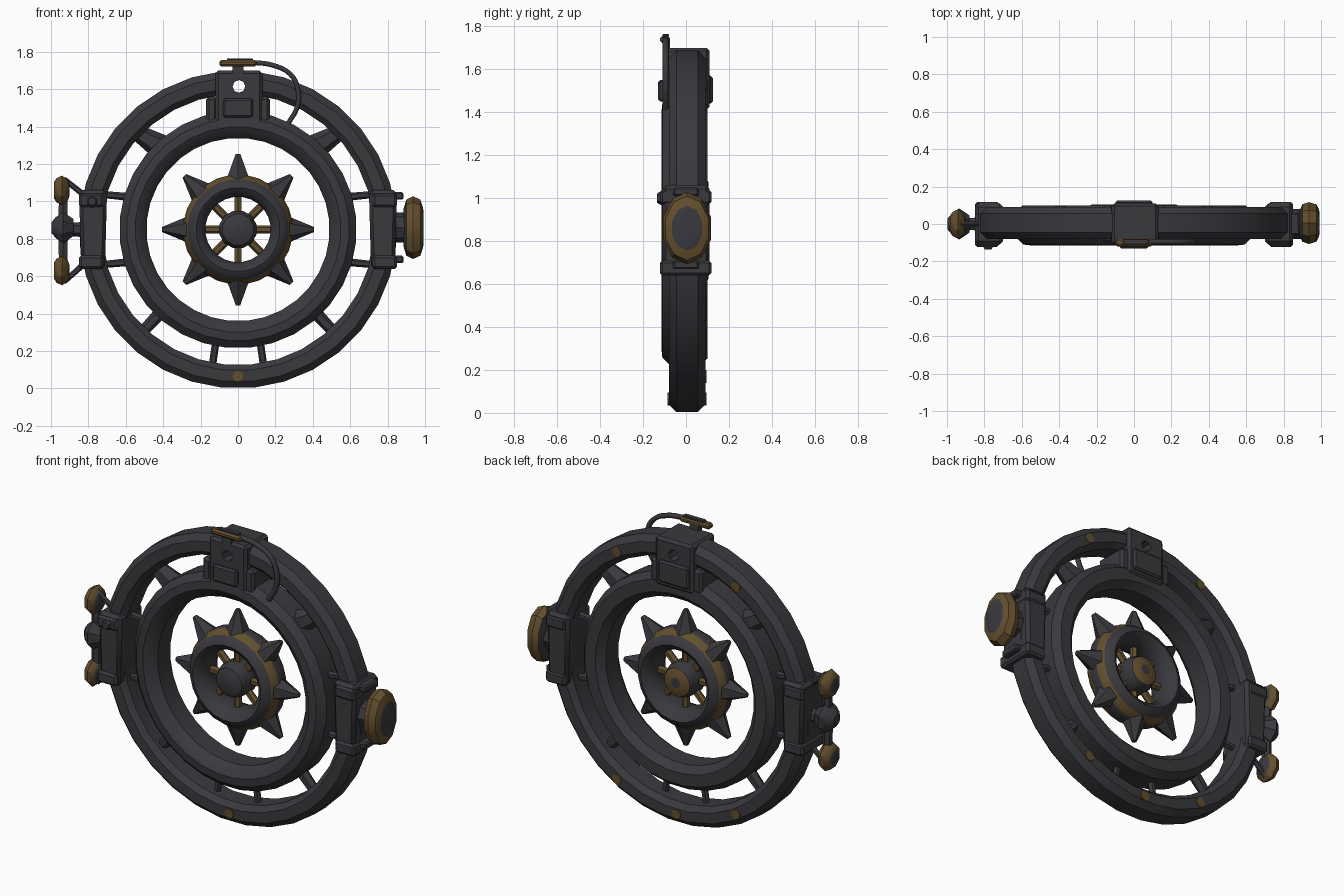
import bpy, bmesh, math
from mathutils import Vector, Matrix

if "Cube" in bpy.data.objects:
    bpy.data.objects.remove(bpy.data.objects["Cube"])

CZ = 0.85
CENTRE = Vector((0, 0, CZ))
parts = []


def material(name, rgb):
    m = bpy.data.materials.new(name)
    m.use_nodes = True
    m.diffuse_color = (*rgb, 1)
    b = m.node_tree.nodes["Principled BSDF"]
    b.inputs["Base Color"].default_value = (*rgb, 1)
    b.inputs["Roughness"].default_value = 0.8
    return m


MATS = [material("dark iron", (0.042, 0.041, 0.048)),
        material("aged brass", (0.125, 0.078, 0.027))]
DARK, BRASS = 0, 1


def finish(name, bm, mat=None):
    """Turn a bmesh into a named object carrying both materials."""
    bmesh.ops.remove_doubles(bm, verts=bm.verts, dist=0.0005)
    bmesh.ops.recalc_face_normals(bm, faces=bm.faces)
    if mat is not None:
        for f in bm.faces:
            f.material_index = mat
    me = bpy.data.meshes.new(name)
    bm.to_mesh(me)
    bm.free()
    for m in MATS:
        me.materials.append(m)
    ob = bpy.data.objects.new(name, me)
    bpy.context.collection.objects.link(ob)
    parts.append(ob)
    return ob


def lathe(name, profile, n, centre, axis="Y", brass=(), closed=False, squash=1.0):
    """Spin (radius, along) points round an axis; brass lists the brass bands."""
    bm = bmesh.new()
    rings = []
    for r, a in profile:
        ring = []
        for i in range(n):
            t = 2 * math.pi * (i + 0.5) / n
            u, v = r * math.cos(t), r * math.sin(t)
            p = (u, a, v) if axis == "Y" else (a, u * squash, v)
            ring.append(bm.verts.new(Vector(p) + Vector(centre)))
        rings.append(ring)
    for k in range(len(rings) if closed else len(rings) - 1):
        a, b = rings[k], rings[(k + 1) % len(rings)]
        for i in range(n):
            j = (i + 1) % n
            f = bm.faces.new((a[i], a[j], b[j], b[i]))
            f.material_index = BRASS if k in brass else DARK
    if not closed:
        bm.faces.new(rings[0])
        bm.faces.new(rings[-1])
    return finish(name, bm)


def box(name, lo, hi, mat=DARK, bevel=0.0, taper=1.0):
    """Box between two corners; taper narrows the lower end in x."""
    lo, hi = Vector(lo), Vector(hi)
    bm = bmesh.new()
    bmesh.ops.create_cube(bm, size=1)
    for v in bm.verts:
        if v.co.z < 0:
            v.co.x *= taper
        v.co = (lo + hi) / 2 + v.co * (hi - lo)
    if bevel:
        bmesh.ops.bevel(bm, geom=bm.edges[:], offset=bevel, segments=1, affect="EDGES")
    return finish(name, bm, mat)


def rod(name, a, b, r1, r2, mat=DARK, sides=6):
    a, b = Vector(a), Vector(b)
    bm = bmesh.new()
    bmesh.ops.create_cone(bm, cap_ends=True, segments=sides, radius1=r1, radius2=r2,
                          depth=(b - a).length)
    turn = (b - a).to_track_quat("Z", "Y").to_matrix().to_4x4()
    bm.transform(Matrix.Translation((a + b) / 2) @ turn)
    return finish(name, bm, mat)


def polar(r, deg, y=0.0):
    t = math.radians(deg)
    return Vector((r * math.cos(t), y, CZ + r * math.sin(t)))


# Two large concentric rings
outer = lathe("outer_ring", [(0.725, -0.05), (0.755, -0.08), (0.815, -0.08), (0.85, -0.045),
                             (0.85, 0.055), (0.815, 0.09), (0.755, 0.09), (0.725, 0.06)],
              32, CENTRE, closed=True)
lathe("inner_ring", [(0.49, -0.06), (0.515, -0.095), (0.55, -0.115), (0.595, -0.11),
                     (0.635, -0.07), (0.635, 0.06), (0.6, 0.1), (0.53, 0.1), (0.49, 0.06)],
      32, CENTRE, closed=True)

# Struts bridging the rings
for deg in (47, 133):
    rod("upper_strut", polar(0.6, deg), polar(0.74, deg + (3 if deg > 90 else -3)), 0.07, 0.045)
for deg in (227, 313):
    rod("lower_strut", polar(0.6, deg), polar(0.75, deg), 0.035, 0.03)
for s in (-1, 1):
    rod("bottom_strut", (s * 0.12, 0, 0.24), (s * 0.14, 0, 0.1), 0.02, 0.02)
    for z in (1.04, 0.66):
        rod("side_strut", (s * 0.55, 0, CZ + (z - CZ) * 0.9), (s * 0.75, 0, z), 0.022, 0.018)

# Brass studs on the outer ring
stud_spots = [(270, -0.081)] + [(d, 0.091) for d in (60, 120, 240, 270, 300)]
for deg, y in stud_spots:
    p = polar(0.785, deg, y)
    rod("stud", p - Vector((0, 0.004, 0)), p + Vector((0, 0.004, 0)), 0.03, 0.03, BRASS, 8)

# Spiked wheel in the middle
lathe("wheel_rim", [(0.175, -0.04), (0.195, -0.085), (0.225, -0.105), (0.255, -0.09),
                    (0.27, -0.07), (0.295, -0.03), (0.295, 0.03), (0.27, 0.07),
                    (0.255, 0.09), (0.225, 0.105), (0.195, 0.085), (0.175, 0.04)],
      24, CENTRE, brass=(4, 6), closed=True)
for k in range(8):
    deg = 45 * k
    rod("wheel_spike", polar(0.27, deg), polar(0.405, deg), 0.07, 0.014)
    rod("wheel_spoke", polar(0.07, deg), polar(0.2, deg), 0.022, 0.022, BRASS)
lathe("wheel_hub", [(0.045, -0.1), (0.085, -0.085), (0.103, -0.045), (0.103, 0.045),
                    (0.085, 0.085), (0.045, 0.1), (0.03, 0.1)],
      12, CENTRE, brass=(4, 5))

# Top clamp with a hole right through it
clamp = box("top_clamp", (-0.12, -0.11, 1.41), (0.13, 0.11, 1.70), bevel=0.015)
for ob in (clamp, outer):
    cutter = rod("hole_cutter", (0.005, -0.3, 1.615), (0.005, 0.3, 1.615), 0.034, 0.034, DARK, 8)
    cutter.hide_render = True
    mod = ob.modifiers.new("hole", "BOOLEAN")
    mod.operation, mod.solver, mod.object = "DIFFERENCE", "EXACT", cutter
    bpy.context.view_layer.objects.active = ob
    bpy.ops.object.modifier_apply(modifier=mod.name)
    parts.remove(cutter)
    bpy.data.objects.remove(cutter)
for s in (-1, 1):
    box("clamp_cheek", (s * 0.14 - 0.03, -0.1, 1.42), (s * 0.14 + 0.03, 0.1, 1.56), bevel=0.015)
box("clamp_lower_plate", (-0.08, -0.13, 1.45), (0.08, -0.1, 1.55), bevel=0.01)
box("clamp_back_plate", (-0.1, 0.1, 1.44), (0.1, 0.125, 1.57), bevel=0.01)

# Lever on top and its curved cable
box("lever_stem", (-0.03, -0.11, 1.67), (0.03, -0.075, 1.735))
box("lever_plate", (-0.1, -0.12, 1.722), (0.1, -0.075, 1.755), BRASS, 0.01)
box("lever_cap", (-0.06, -0.11, 1.75), (0.08, -0.08, 1.765), bevel=0.004)
curve = bpy.data.curves.new("cable", "CURVE")
curve.dimensions = "3D"
curve.bevel_depth, curve.bevel_resolution, curve.resolution_u = 0.015, 1, 4
path = [(0.08, 1.743), (0.18, 1.73), (0.28, 1.68), (0.32, 1.6), (0.315, 1.5), (0.27, 1.42)]
spline = curve.splines.new("BEZIER")
spline.bezier_points.add(len(path) - 1)
for bp, (x, z) in zip(spline.bezier_points, path):
    bp.co = (x, -0.095, z)
    bp.handle_left_type = bp.handle_right_type = "AUTO"
curve.use_fill_caps = True
curve.materials.append(MATS[DARK])
bpy.context.collection.objects.link(bpy.data.objects.new("cable", curve))

# Side housings with brackets
for s in (-1, 1):
    box("side_housing", (s * 0.775 - 0.075, -0.11, 0.64), (s * 0.775 + 0.075, 0.11, 1.06),
        bevel=0.018, taper=0.85)
    for z in (0.67, 1.0):
        box("housing_flange", (s * 0.785 - 0.065, -0.122, z - 0.03),
            (s * 0.785 + 0.065, 0.118, z + 0.04), bevel=0.012)
rod("housing_button", (-0.78, -0.11, 1.0), (-0.78, -0.135, 1.0), 0.035, 0.022)
for z in (0.69, 1.03):
    box("knob_bracket", (0.83, -0.06, z - 0.02), (0.885, 0.06, z + 0.02), bevel=0.008)

# Oval knob on the left side
rod("knob_neck", (0.83, 0, 0.86), (0.92, 0, 0.86), 0.08, 0.08, DARK, 8)
lathe("oval_knob", [(0.1, 0.885), (0.15, 0.9), (0.168, 0.935), (0.15, 0.975), (0.105, 0.99),
                    (0.05, 0.993)],
      10, (0, 0.005, 0.86), "X", brass=(1, 2, 3), squash=0.7)

# Two-lobed valve handle on the right side
rod("valve_stem", (-0.83, 0, 0.85), (-0.92, 0, 0.85), 0.04, 0.035)
lathe("valve_hub", [(0.03, -0.998), (0.06, -0.975), (0.09, -0.935), (0.05, -0.88)],
      8, (0, 0, 0.86), "X")
for s in (-1, 1):
    z = 0.845 + s * 0.215
    lathe("valve_lobe", [(0.045, -0.985), (0.07, -0.97), (0.085, -0.94), (0.06, -0.91),
                         (0.03, -0.9)],
          8, (0, 0, z), "X", brass=(0, 1, 2))
    rod("valve_arm", (-0.935, 0, 0.85), (-0.935, 0, z), 0.03, 0.025)
    rod("valve_brace", (-0.83, 0, 0.85 + s * 0.19), (-0.93, 0, z + s * 0.06), 0.016, 0.014)

# Smooth shading with crisp edges
bpy.ops.object.select_all(action="DESELECT")
for ob in parts:
    ob.select_set(True)
bpy.context.view_layer.objects.active = parts[0]
bpy.ops.object.shade_smooth_by_angle(angle=math.radians(35))
